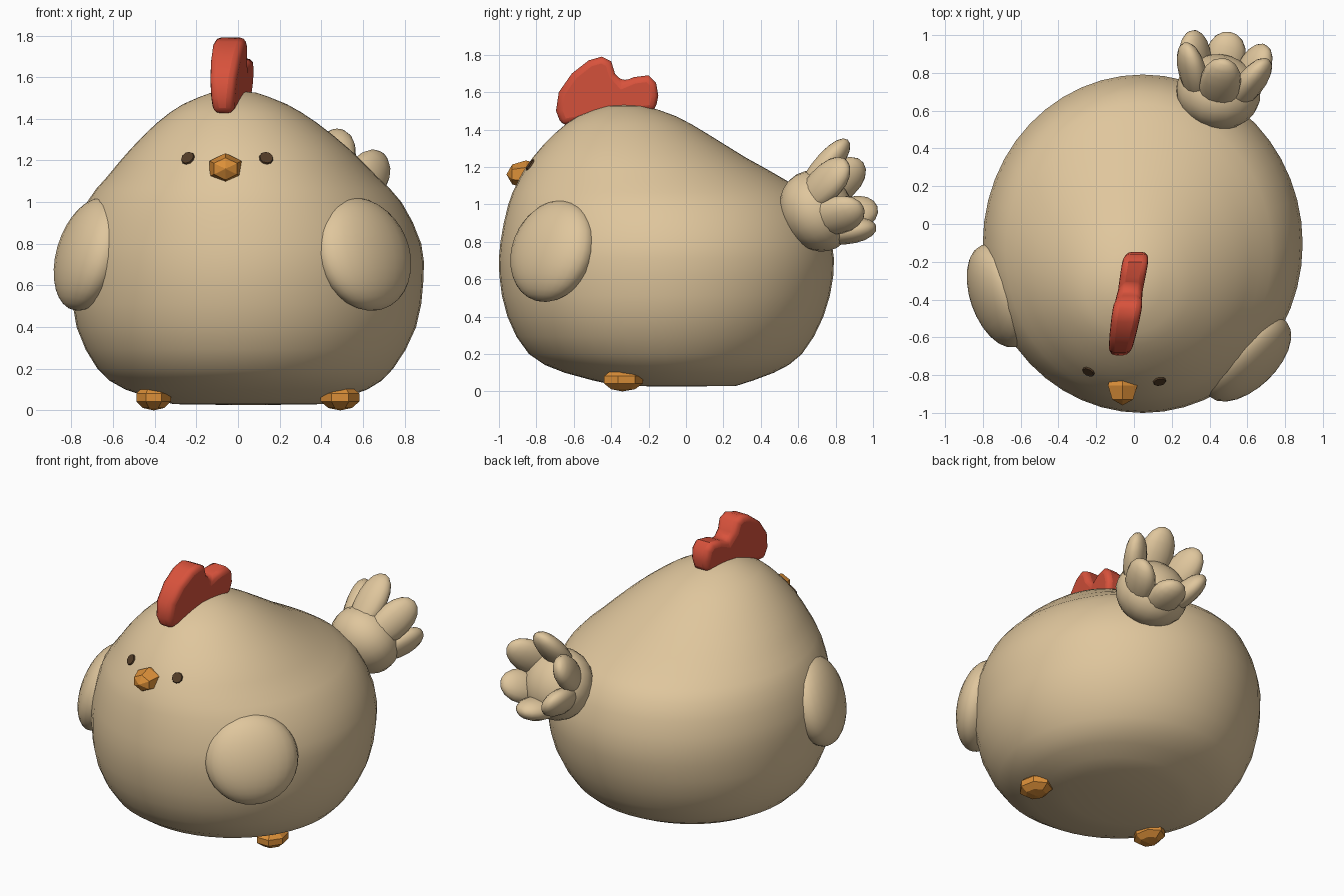
import bpy, bmesh, math
from mathutils import Vector, Matrix
from mathutils.bvhtree import BVHTree

if "Cube" in bpy.data.objects:
    bpy.data.objects.remove(bpy.data.objects["Cube"])


def material(name, rgb):
    m = bpy.data.materials.new(name)
    m.diffuse_color = (*rgb, 1)
    m.use_nodes = True
    m.node_tree.nodes["Principled BSDF"].inputs["Base Color"].default_value = m.diffuse_color
    return m


TAN = material("tan_feathers", (0.74, 0.565, 0.335))
RED = material("comb_red", (0.69, 0.085, 0.045))
ORANGE = material("beak_orange", (0.71, 0.275, 0.04))
BROWN = material("eye_brown", (0.085, 0.045, 0.02))


def finish(bm, name, mat, smooth=True):
    bmesh.ops.recalc_face_normals(bm, faces=bm.faces)
    for f in bm.faces:
        f.smooth = smooth
    me = bpy.data.meshes.new(name)
    bm.to_mesh(me)
    me.materials.append(mat)
    ob = bpy.data.objects.new(name, me)
    bpy.context.collection.objects.link(ob)
    return ob


def frame(loc, x, y, z, radii):
    """Matrix from three axes, a position and per-axis radii."""
    m = Matrix((x.normalized(), y.normalized(), z.normalized())).transposed().to_4x4()
    return Matrix.Translation(loc) @ m @ Matrix.Diagonal((*radii, 1))


def blob(name, matrix, mat, segs=20, rings=12, smooth=True, taper=0.0):
    """Ellipsoid; taper makes it wider towards its +z end."""
    bm = bmesh.new()
    bmesh.ops.create_uvsphere(bm, u_segments=segs, v_segments=rings, radius=1)
    for v in bm.verts:
        k = 1 + taper * v.co.z
        v.co.x *= k
        v.co.y *= k
    bm.transform(matrix)
    return finish(bm, name, mat, smooth)


def catmull(a, b, c, d, t):
    return [0.5 * (2 * q + (r - p) * t + (2 * p - 5 * q + 4 * r - s) * t * t
                   + (3 * q - p - 3 * r + s) * t ** 3) for p, q, r, s in zip(a, b, c, d)]


# Body: lofted ellipses (z, centre x, radius x, centre y, radius y)
SECTIONS = [
    (0.03, 0.05, 0.36, -0.05, 0.32), (0.10, 0.04, 0.58, -0.09, 0.56),
    (0.20, 0.035, 0.71, -0.11, 0.73), (0.40, 0.04, 0.815, -0.11, 0.845),
    (0.62, 0.045, 0.845, -0.105, 0.893), (0.80, 0.045, 0.835, -0.107, 0.885),
    (1.00, 0.03, 0.755, -0.125, 0.825), (1.12, 0.02, 0.65, -0.175, 0.725),
    (1.25, 0.01, 0.53, -0.25, 0.57), (1.38, -0.005, 0.385, -0.295, 0.405),
    (1.47, -0.015, 0.25, -0.315, 0.265), (1.525, -0.02, 0.11, -0.32, 0.11)]
pts = [SECTIONS[0]] + SECTIONS + [SECTIONS[-1]]
rows = [catmull(*pts[i:i + 4], t) for i in range(len(SECTIONS) - 1) for t in (0, 0.5)]
rows.append(SECTIONS[-1])
N = 48
bm = bmesh.new()
loops = []
for z, cx, rx, cy, ry in rows:
    loops.append([bm.verts.new((cx + rx * math.cos(2 * math.pi * k / N),
                                cy + ry * math.sin(2 * math.pi * k / N), z)) for k in range(N)])
for lo, hi in zip(loops, loops[1:]):
    for k in range(N):
        bm.faces.new((lo[k], lo[(k + 1) % N], hi[(k + 1) % N], hi[k]))
for loop, z in ((loops[0], 0.025), (loops[-1], 1.537)):
    mid = sum((v.co for v in loop), Vector()) / N
    tip = bm.verts.new((mid.x, mid.y, z))
    for k in range(N):
        bm.faces.new((loop[k], loop[(k + 1) % N], tip))
bmesh.ops.recalc_face_normals(bm, faces=bm.faces)
tree = BVHTree.FromBMesh(bm)
finish(bm, "body", TAN)

# Wings: flattened pads sunk in the body, leaning in so the top edge melts away
for name, deg in (("right_wing", -46), ("left_wing", 199)):
    a = math.radians(deg)
    n = Vector((math.cos(a), math.sin(a), 0))
    loc = Vector((0.045 + 0.845 * n.x, -0.105 + 0.89 * n.y, 0.75)) - n * 0.045
    up = Vector((0, 0, 1)) - n * 0.3
    side = n.cross(up)
    blob(name, frame(loc, side, up.cross(side), up, (0.285, 0.14, 0.28)), TAN, 24, 16)

# Comb: two-lobed side profile (y, z), extruded and rounded
PROFILE = [(-0.665, 1.42), (-0.695, 1.5), (-0.68, 1.6), (-0.61, 1.7), (-0.52, 1.77),
           (-0.45, 1.79), (-0.40, 1.765), (-0.38, 1.7), (-0.34, 1.655), (-0.28, 1.68),
           (-0.2, 1.69), (-0.16, 1.65), (-0.148, 1.58), (-0.165, 1.5), (-0.4, 1.47)]
bm = bmesh.new()
sides = []
for s in (-1, 1):
    # thinner at the low front, thicker towards the top
    sides.append([bm.verts.new((-0.075 + (y + 0.68) * 0.17
                                + s * (0.05 + 0.08 * (z - 1.42)), y, z)) for y, z in PROFILE])
bm.faces.new(sides[0])
bm.faces.new(sides[1])
for k in range(len(PROFILE)):
    j = (k + 1) % len(PROFILE)
    bm.faces.new((sides[0][k], sides[0][j], sides[1][j], sides[1][k]))
comb = finish(bm, "comb", RED)
bev = comb.modifiers.new("round", 'BEVEL')
bev.width, bev.segments, bev.angle_limit = 0.035, 3, math.radians(65)
bpy.context.view_layer.objects.active = comb
comb.select_set(True)
bpy.ops.object.shade_smooth_by_angle(angle=math.radians(50))

# Tail: a cup with a ring of broad, round-ended feathers
axis = Vector((0.17, 0.84, 0.48)).normalized()
across = axis.cross(Vector((0, 0, 1))).normalized()
top = across.cross(axis).normalized()
base = Vector((0.435, 0.64, 0.93))
blob("tail_base", frame(base + axis * 0.07, across, top, axis, (0.225, 0.225, 0.19)), TAN)
for k in range(6):
    a = 2 * math.pi * k / 6
    r = top * math.cos(a) + across * math.sin(a)
    s = 1 + 0.13 * math.cos(a)
    d = axis + r * 0.38
    t = axis.cross(r)
    blob(f"tail_feather_{k + 1}",
         frame(base + axis * 0.17 * s + r * 0.17, t, d.cross(t), d, (0.108, 0.068, 0.2 * s)),
         TAN, 14, 10, True, 0.18)

# Beak: small faceted nub
blob("beak", frame(Vector((-0.06, -0.855, 1.16)), Vector((1, 0, 0)), Vector((0, 0, -1)),
                   Vector((0, 1, 0)), (0.09, 0.075, 0.105)), ORANGE, 6, 4, False)

# Eyes: thin discs laid on the body surface
for name, x in (("right_eye", 0.135), ("left_eye", -0.24)):
    hit, n, _, _ = tree.ray_cast(Vector((x, -2, 1.21)), Vector((0, 1, 0)))
    bm = bmesh.new()
    rot = n.to_track_quat('Z', 'Y').to_matrix().to_4x4()
    bmesh.ops.create_cone(bm, cap_ends=True, segments=10, radius1=0.035, radius2=0.032,
                          depth=0.009, matrix=Matrix.Translation(hit + n * 0.004) @ rot)
    finish(bm, name, BROWN, False)

# Feet: faceted nubs under the body
for name, x, rx in (("right_foot", 0.49, 0.1), ("left_foot", -0.405, 0.09)):
    blob(name, frame(Vector((x, -0.34, 0.062)), Vector((1, 0, 0)), Vector((0, 1, 0)),
                     Vector((0, 0, 1)), (rx, 0.115, 0.062)), ORANGE, 7, 5, False)
